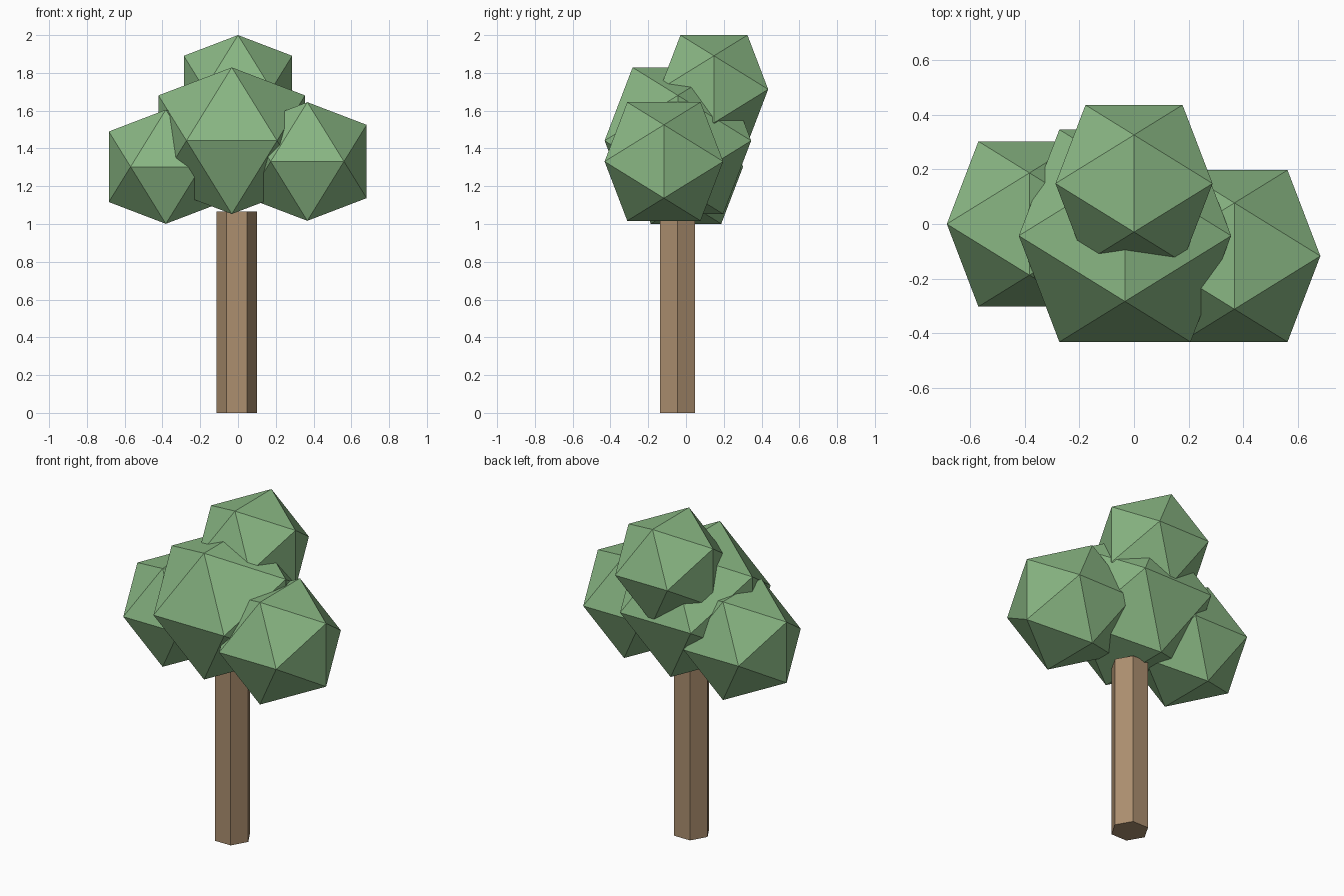
import bpy, bmesh
from math import sqrt

default_cube = bpy.data.objects.get("Cube")
if default_cube:
    bpy.data.objects.remove(default_cube, do_unlink=True)

GOLDEN = (1 + sqrt(5)) / 2


def make_material(name, color):
    mat = bpy.data.materials.new(name)
    mat.use_nodes = True
    mat.diffuse_color = (*color, 1)
    mat.node_tree.nodes["Principled BSDF"].inputs["Base Color"].default_value = (*color, 1)
    return mat


def add_object(name, bm, mat, location):
    bmesh.ops.recalc_face_normals(bm, faces=bm.faces)
    mesh = bpy.data.meshes.new(name)
    bm.to_mesh(mesh)
    bm.free()
    mesh.materials.append(mat)
    obj = bpy.data.objects.new(name, mesh)
    obj.location = location
    bpy.context.collection.objects.link(obj)
    return obj


def leaf_clump(name, center, half_size, mat):
    """Icosahedron hulled from three golden rectangles, top edge along y."""
    long = half_size
    short = half_size / GOLDEN
    bm = bmesh.new()
    for a in (-short, short):
        for b in (-long, long):
            for corner in ((0, a, b), (a, b, 0), (b, 0, a)):
                bm.verts.new(corner)
    bmesh.ops.convex_hull(bm, input=bm.verts)
    add_object(name, bm, mat, center)


leaf_green = make_material("leaf green", (0.25, 0.47, 0.227))
bark_brown = make_material("bark brown", (0.413, 0.275, 0.159))

# Hexagonal trunk
height = 1.066
bm = bmesh.new()
bmesh.ops.create_cone(bm, cap_ends=True, segments=6, radius1=0.108,
                      radius2=0.108, depth=height)
# Put a pair of corners on the x axis
corner = max(bm.verts, key=lambda v: v.co.x)
if abs(corner.co.y) > 0.01:
    for v in bm.verts:
        v.co.x, v.co.y = v.co.y, -v.co.x
add_object("trunk", bm, bark_brown, (-0.007, -0.045, height / 2))

# Foliage
leaf_clump("crown_middle", (-0.033, -0.043, 1.441), 0.388, leaf_green)
leaf_clump("crown_top", (0, 0.148, 1.713), 0.287, leaf_green)
leaf_clump("crown_right", (-0.382, 0, 1.303), 0.302, leaf_green)
leaf_clump("crown_left", (0.367, -0.117, 1.331), 0.314, leaf_green)
